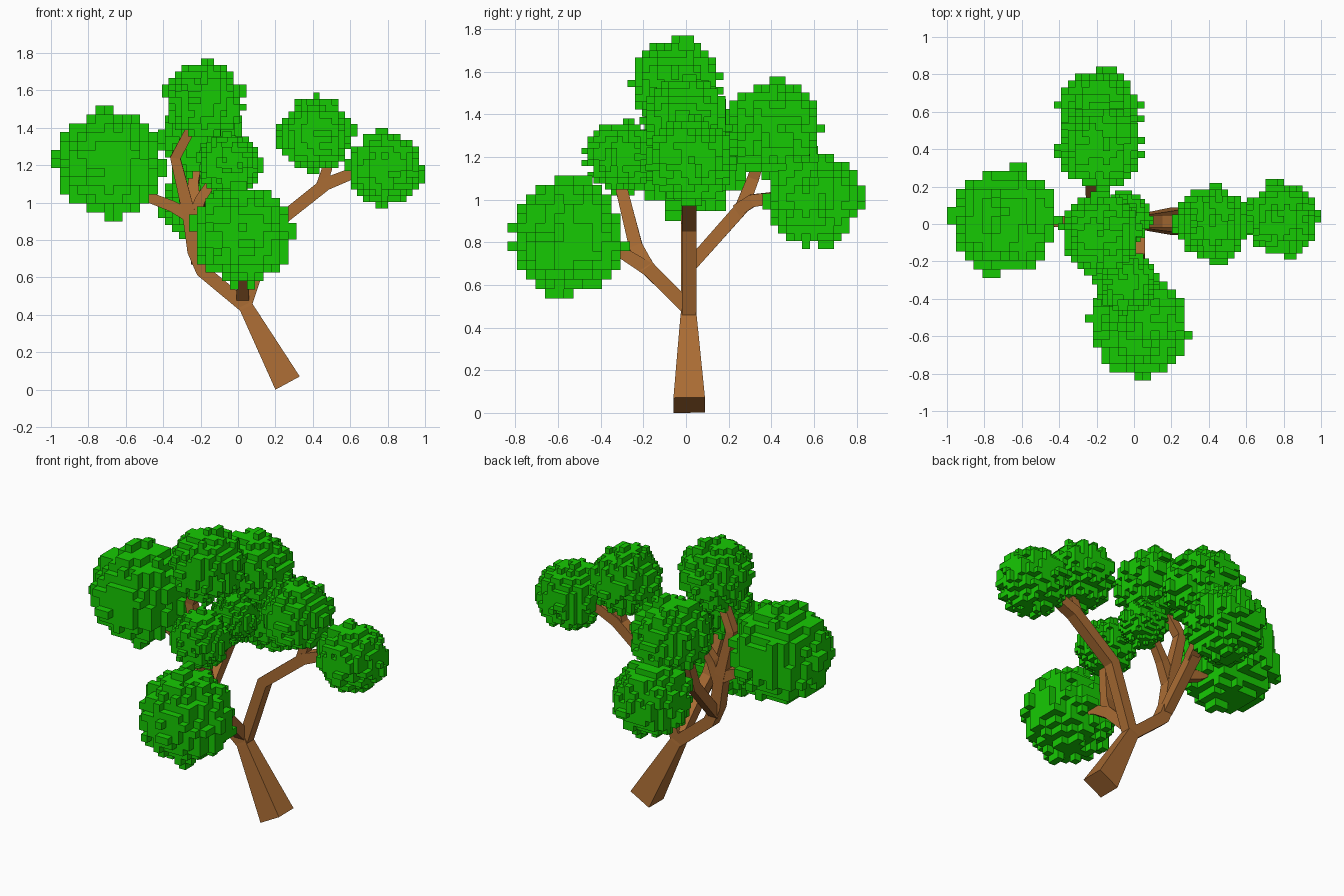
import bpy, bmesh, random
from mathutils import Vector

if "Cube" in bpy.data.objects:
    bpy.data.objects.remove(bpy.data.objects["Cube"])

random.seed(4)


def material(name, rgb):
    m = bpy.data.materials.new(name)
    m.diffuse_color = (*rgb, 1)
    m.use_nodes = True
    m.node_tree.nodes["Principled BSDF"].inputs["Base Color"].default_value = m.diffuse_color
    return m


BARK = material("bark brown", (0.4, 0.15, 0.034))
LEAF = material("leaf green", (0.008, 0.59, 0.001))


def finish(name, bm, mat):
    me = bpy.data.meshes.new(name)
    bm.to_mesh(me)
    bm.free()
    me.materials.append(mat)
    bpy.context.collection.objects.link(bpy.data.objects.new(name, me))


def limb(name, ref, path):
    """Square tapered tube; path holds (x, y, z, half width), ref sets the roll."""
    bm = bmesh.new()
    pts = [Vector(p[:3]) for p in path]
    ref, rings = Vector(ref), []
    for i, p in enumerate(pts):
        t = Vector()
        if i > 0:
            t += (p - pts[i - 1]).normalized()
        if i < len(pts) - 1:
            t += (pts[i + 1] - p).normalized()
        t.normalize()
        a = (ref - t * ref.dot(t)).normalized()
        b = t.cross(a)
        h = path[i][3]
        rings.append([bm.verts.new(p + (a * u + b * v) * h)
                      for u, v in ((1, 1), (-1, 1), (-1, -1), (1, -1))])
    for r, s in zip(rings, rings[1:]):
        for k in range(4):
            n = (k + 1) % 4
            bm.faces.new((r[k], r[n], s[n], s[k]))
    bm.faces.new(rings[0])
    bm.faces.new(rings[-1])
    bmesh.ops.recalc_face_normals(bm, faces=bm.faces)
    finish(name, bm, BARK)


AXES = [Vector(d) for d in ((1, 0, 0), (-1, 0, 0), (0, 1, 0), (0, -1, 0), (0, 0, 1), (0, 0, -1))]


def leaves(name, centre, half):
    """Ball of small cubes with a ragged surface; half is centre to outermost cube."""
    s, c = half / 6.5, Vector(centre)
    span = range(-6, 7)
    cells = {(x, y, z) for x in span for y in span for z in span
             if Vector((x, y, z)).length < random.uniform(5.2, 6.25)}
    # small two-cube tip on each of the six sides
    for n in AXES:
        side = Vector((n.y, n.z, n.x))
        up = n.cross(side)
        tip = n * 6 + side * random.randint(-2, 1) + up * random.randint(-1, 1)
        for p in (tip, tip + side):
            cells.update((tuple(int(v) for v in p), tuple(int(v) for v in p - n)))
    bm = bmesh.new()
    verts = {}

    def corner(p):
        key = tuple(round(v * 2) for v in p)
        if key not in verts:
            verts[key] = bm.verts.new(c + p * s)
        return verts[key]

    for cell in sorted(cells):
        p = Vector(cell)
        for n in AXES:
            if tuple(int(v) for v in p + n) in cells:
                continue
            a = Vector((n.y, n.z, n.x)) * 0.5
            b = n.cross(a)
            o = p + n * 0.5
            bm.faces.new([corner(o + q) for q in (a + b, b - a, -a - b, a - b)])
    finish(name, bm, LEAF)


X, Y = (1, 0, 0), (0, 1, 0)

# Leaning trunk and the limbs in the side-to-side plane
limb("trunk", Y, [(.265, .015, .036, .074), (.045, .012, .44, .038), (.02, .012, .5, .03)])
limb("right_limb", Y, [(.04, .015, .45, .033), (.18, .015, .87, .034), (.47, .015, 1.1, .034),
                       (.62, .015, 1.16, .03), (.76, .02, 1.18, .025)])
limb("right_upper_twig", Y, [(.44, .015, 1.07, .03), (.475, .01, 1.18, .028), (.43, .01, 1.32, .022)])
limb("left_limb", Y, [(.04, .012, .445, .036), (-.19, .012, .635, .036), (-.235, .012, .74, .036),
                      (-.265, .012, .95, .034), (-.335, .01, 1.24, .028), (-.26, -.01, 1.38, .026),
                      (-.19, -.03, 1.52, .022)])
limb("left_twig", Y, [(-.245, .012, .92, .034), (-.35, .012, .98, .03), (-.48, .015, 1.03, .028),
                      (-.64, .02, 1.15, .022)])
limb("inner_twig", Y, [(-.25, .012, .9, .032), (-.2, .015, 1.02, .028), (-.1, .03, 1.17, .022)])

# Limb reaching forward, then splitting in two
limb("front_limb", X, [(.025, .01, .49, .033), (.025, -.18, .68, .034), (.0, -.235, .78, .032),
                       (-.04, -.3, 1.04, .028), (-.05, -.31, 1.18, .022)])
limb("front_twig", X, [(.025, -.17, .67, .033), (.025, -.29, .745, .028), (.03, -.5, .82, .022)])

# Limb reaching backward from the left limb, then splitting in two
limb("back_limb", X, [(-.22, .02, .69, .03), (-.23, .26, .96, .032), (-.24, .315, 1.1, .028),
                      (-.2, .38, 1.3, .022)])
limb("back_twig", X, [(-.225, .24, .95, .03), (-.21, .31, .995, .03), (-.2, .42, 1.01, .028),
                      (-.19, .58, 1.02, .022)])

# Leaf clusters
for name, centre, half in (
        ("left_leaves", (-.69, .02, 1.21), .31),
        ("front_leaves", (.025, -.55, .825), .288),
        ("front_upper_leaves", (-.045, -.31, 1.2), .18),
        ("inner_leaves", (-.045, .03, 1.21), .15),
        ("top_leaves", (-.18, -.05, 1.545), .225),
        ("back_upper_leaves", (-.185, .41, 1.335), .243),
        ("back_leaves", (-.185, .6, 1.01), .242),
        ("right_upper_leaves", (.42, 0, 1.37), .218),
        ("right_leaves", (.785, .025, 1.185), .215)):
    leaves(name, centre, half)
